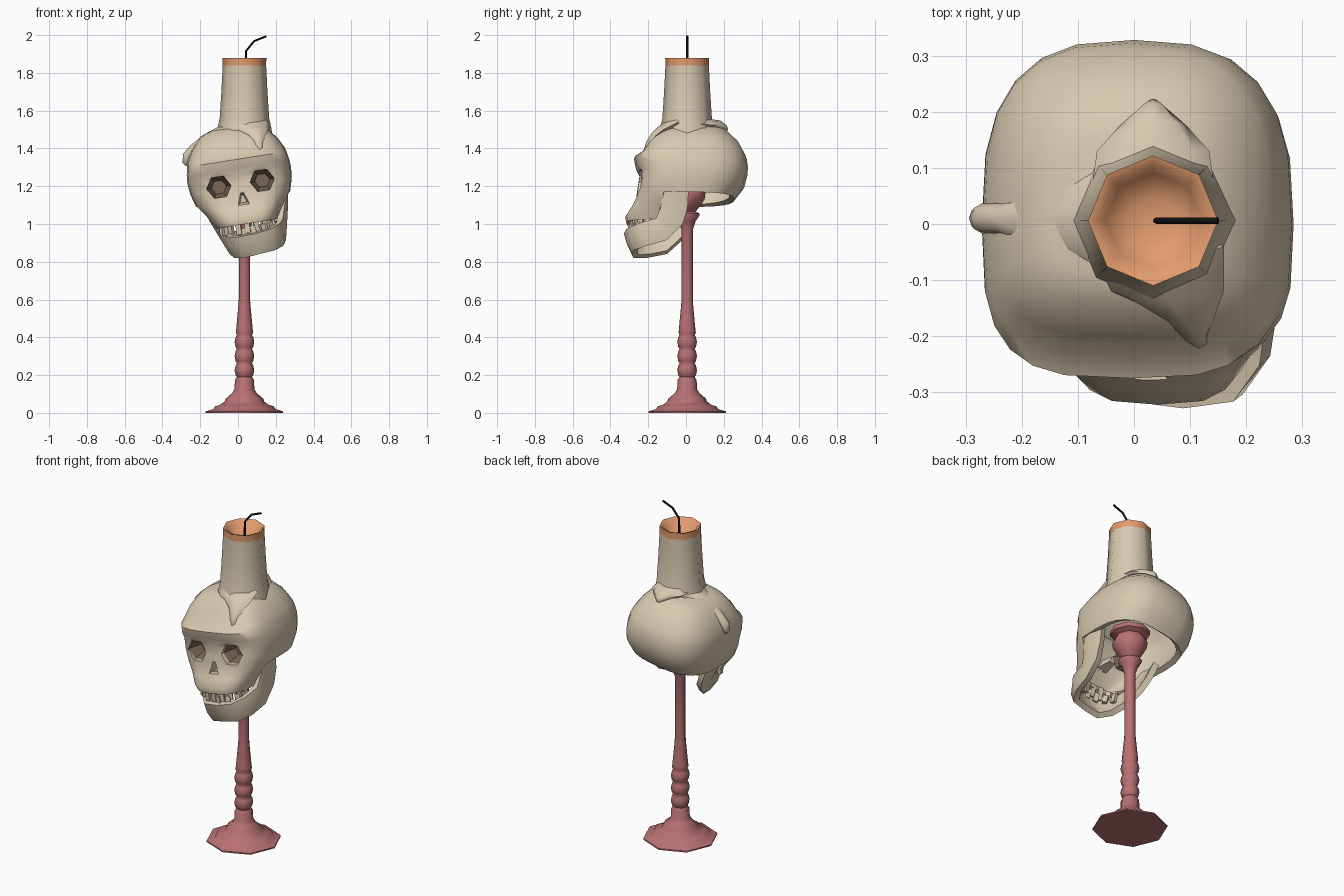
import bpy, bmesh, math, random
from mathutils import Vector, Matrix

if "Cube" in bpy.data.objects:
    bpy.data.objects.remove(bpy.data.objects["Cube"])

random.seed(4)
CX, CY = 0.034, 0.006                      # axis of stand and candle
PIVOT = Vector((0.015, 0, 1.3))            # skull tilts about this point


def material(name, rgb):
    m = bpy.data.materials.new(name)
    m.diffuse_color = (*rgb, 1)
    m.use_nodes = True
    m.node_tree.nodes["Principled BSDF"].inputs["Base Color"].default_value = m.diffuse_color
    return m


BONE = material("bone_wax", (0.69, 0.59, 0.435))
SOCKET = material("dark_socket", (0.19, 0.14, 0.095))
RED = material("dusty_red", (0.48, 0.165, 0.17))
ORANGE = material("melted_orange", (0.76, 0.33, 0.155))
BLACK = material("wick_black", (0.005, 0.005, 0.005))


def tilt(deg):
    return Matrix.Translation(PIVOT) @ Matrix.Rotation(math.radians(-deg), 4, 'Y') @ Matrix.Translation(-PIVOT)


HEAD, JAW = tilt(9), tilt(14)


def make(name, bm, mats, matrix=None, recalc=True):
    if recalc:
        bmesh.ops.recalc_face_normals(bm, faces=bm.faces)
    me = bpy.data.meshes.new(name)
    bm.to_mesh(me)
    bm.free()
    if matrix:
        me.transform(matrix)
    for m in mats:
        me.materials.append(m)
    ob = bpy.data.objects.new(name, me)
    bpy.context.collection.objects.link(ob)
    return ob


def finish(ob, angle=50):
    """Apply modifiers, then shade smooth with sharp edges."""
    bpy.ops.object.select_all(action='DESELECT')
    ob.select_set(True)
    bpy.context.view_layer.objects.active = ob
    for m in list(ob.modifiers):
        bpy.ops.object.modifier_apply(modifier=m.name)
    bpy.ops.object.shade_smooth_by_angle(angle=math.radians(angle))


def loft(rings, caps=True):
    """Skin rings of points, first ring at the bottom."""
    bm = bmesh.new()
    vs = [[bm.verts.new(p) for p in r] for r in rings]
    n = len(vs[0])
    for a, b in zip(vs, vs[1:]):
        for i in range(n):
            j = (i + 1) % n
            bm.faces.new((a[i], a[j], b[j], b[i]))
    if caps:
        bm.faces.new(vs[0][::-1])
        bm.faces.new(vs[-1])
    return bm


def lathe(profile, n=8):
    return loft([[(CX + r * math.cos(k * math.tau / n), CY + r * math.sin(k * math.tau / n), z)
                  for k in range(n)] for r, z in profile])


def tube(name, path, side, mat, n=8):
    """Tapered tube along points (x, y, z, half width, half height)."""
    side, rings = Vector(side), []
    for i, (x, y, z, w, h) in enumerate(path):
        a, b = path[max(i - 1, 0)], path[min(i + 1, len(path) - 1)]
        up = (Vector(b[:3]) - Vector(a[:3])).normalized().cross(side)
        rings.append([Vector((x, y, z)) + side * w * math.cos(k * math.tau / n) + up * h * math.sin(k * math.tau / n)
                      for k in range(n)])
    finish(make(name, loft(rings), [mat]), 60)


# Turned candlestick with three beads and a cup under the skull
prof = [(.205, 0), (.205, .008), (.165, .02), (.155, .035), (.13, .042), (.105, .06), (.1, .075), (.065, .105),
        (.053, .125), (.05, .175), (.04, .19)]
for z in (.225, .3, .375):
    prof += [(.047, z - .025), (.052, z), (.047, z + .025), (.04, z + .0375)]
prof += [(.046, .425), (.044, .44), (.032, .57), (.03, .6), (.03, .97), (.045, 1.015), (.066, 1.045), (.066, 1.055),
         (.045, 1.065), (.065, 1.09), (.092, 1.13), (.097, 1.165), (.08, 1.2), (.11, 1.215), (.11, 1.24)]
finish(make("candlestick", lathe(prof), [RED]), 60)

# Candle with a melted orange bowl in the top
bm = lathe([(.15, 1.46), (.142, 1.51), (.131, 1.56), (.122, 1.7), (.115, 1.84), (.116, 1.88),
            (.1, 1.875), (.085, 1.84), (.04, 1.82)])
for f in bm.faces:
    c = f.calc_center_median()
    if c.z > 1.81:
        f.material_index = 1
finish(make("candle", bm, [BONE, ORANGE], recalc=False), 60)

# Wick
tube("wick", [(CX + .006, CY, 1.81, .006, .006), (.042, CY, 1.915, .006, .006), (.085, CY, 1.968, .006, .006),
              (.15, CY, 1.994, .006, .006)], (0, 1, 0), BLACK, 6)

# Wax drips running over the skull
tube("left_drip", [(.0, .01, 1.52, .11, .05), (-.08, .01, 1.488, .09, .035), (-.165, .01, 1.448, .055, .03),
                   (-.235, .01, 1.396, .028, .026), (-.27, .01, 1.36, .027, .024), (-.278, .01, 1.325, .02, .016),
                   (-.27, .01, 1.31, .006, .006)], (0, 1, 0), BONE)
tube("front_drip", [(.04, -.04, 1.54, .12, .045), (.06, -.12, 1.5, .1, .032), (.095, -.16, 1.468, .05, .028),
                    (.108, -.19, 1.425, .026, .024), (.115, -.203, 1.39, .022, .02), (.117, -.205, 1.37, .007, .007)],
     (1, 0, 0), BONE)
tube("back_drip", [(CX, .06, 1.53, .11, .045), (CX, .13, 1.525, .1, .03), (CX, .175, 1.522, .06, .027),
                   (CX, .205, 1.505, .025, .02), (CX, .218, 1.495, .008, .008)], (1, 0, 0), BONE)

# Skull: stacked rounded rings (z, half width, front, back); below the ears only the face continues
layers = [(1.515, .11, -.09, .16), (1.495, .17, -.14, .215), (1.43, .228, -.2, .28), (1.37, .26, -.235, .313),
          (1.345, .267, -.275, .322), (1.30, .275, -.266, .328), (1.26, .278, -.245, .325), (1.20, .272, -.255, .31),
          (1.13, .252, -.265, .255), (1.08, .215, -.29, .2), (1.035, .185, -.322, .2), (1.0, .165, -.315, .2)]
N = 24
bm = bmesh.new()
rings = []
for z, w, front, back in layers:
    ring = []
    for k in range(N):
        c, s = math.cos(k * math.tau / N), math.sin(k * math.tau / N)
        e = .6 if s < -.01 else .72
        y = abs(s) ** e * (front if s < 0 else back)
        ring.append(bm.verts.new((math.copysign(abs(c) ** e, c) * w, y, z)))
    rings.append(ring)
bm.faces.new(rings[0])
for a, b in zip(rings, rings[1:]):
    for i in range(N):
        j = (i + 1) % N
        if b[0].co.z > 1.12 or (b[i].co.y < -.08 and b[j].co.y < -.08):
            bm.faces.new((a[i], b[i], b[j], a[j]))
bmesh.ops.delete(bm, geom=[v for v in bm.verts if not v.link_faces], context='VERTS')
skull = make("skull", bm, [BONE], HEAD, recalc=False)
mod = skull.modifiers.new("thickness", 'SOLIDIFY')
mod.thickness, mod.offset = .032, -1


def prism(pts, y0, y1, shrink=1, center=(0, 0)):
    cx, cz = center
    return [[(cx + x, y0, cz + z) for x, z in pts], [(cx + x * shrink, y1, cz + z * shrink) for x, z in pts]]


# Eye sockets and nose opening
hexagon = [(.065 * math.cos(k * math.pi / 3), .063 * math.sin(k * math.pi / 3)) for k in range(6)]
nose = [(-.03, -.03), (.03, -.03), (.008, .033), (-.008, .033)]
cutters = []
for nm, pts, ctr, mat in (("left_eye", hexagon, (-.116, 1.214), SOCKET), ("right_eye", hexagon, (.116, 1.214), SOCKET),
                          ("nose", nose, (0, 1.133), BONE)):
    cut = make(nm + "_cutter", loft(prism(pts, -.4, -.12, 1, ctr)), [BONE], HEAD)
    cut.hide_render = True
    cutters.append(cut)
    mod = skull.modifiers.new(nm, 'BOOLEAN')
    mod.operation, mod.solver, mod.object = 'DIFFERENCE', 'EXACT', cut
    # hollow lining behind the opening, closed at the back
    n = len(pts)
    bm = loft(prism([(x * 1.03, z * 1.03) for x, z in pts], -.236, -.15, .6, ctr), caps=False)
    bm.verts.ensure_lookup_table()
    bm.faces.new(bm.verts[n:2 * n])
    make(nm + "_socket", bm, [mat], HEAD)
finish(skull)
for cut in cutters:
    bpy.data.objects.remove(cut)

# Lower jaw: strip of stations (x, bottom y, bottom z, top y, top z), mirrored
half = [(0, -.27, .838, -.312, .945), (.085, -.265, .838, -.302, .948), (.13, -.2, .85, -.245, .962),
        (.15, -.1, .875, -.155, .985), (.17, -.02, .955, -.13, 1.04), (.19, .005, 1.04, -.125, 1.09),
        (.21, .01, 1.15, -.12, 1.15)]
stations = [(-s[0], *s[1:]) for s in half[:0:-1]] + half
bm = bmesh.new()
rows = []
for x, by, bz, ty, tz in stations:
    mid = (x * 1.04, (by + ty) / 2 - .006, (bz + tz) / 2)
    rows.append([bm.verts.new(p) for p in ((x * .92, by, bz), mid, (x, ty, tz))])
for a, b in zip(rows, rows[1:]):
    for i in range(2):
        bm.faces.new((a[i], b[i], b[i + 1], a[i + 1]))
jaw = make("lower_jaw", bm, [BONE], JAW)
mod = jaw.modifiers.new("thickness", 'SOLIDIFY')
mod.thickness, mod.offset = .034, 0
finish(jaw)


# Uneven rows of teeth along an arc
def teeth(name, count, z, height, radius, matrix):
    bm = bmesh.new()
    for k in range(count):
        a = math.radians(-75 + 150 * k / (count - 1))
        h = height * random.uniform(.75, 1.15)
        pos = Vector((radius * math.sin(a), -.17 - .125 * math.cos(a), z))
        m = Matrix.Translation(pos) @ Matrix.Rotation(a + random.uniform(-.2, .2), 4, 'Z') @ Matrix.Diagonal((.027, .02, h, 1))
        bmesh.ops.create_cube(bm, size=1, matrix=m)
    finish(make(name, bm, [BONE], matrix), 30)


teeth("upper_teeth", 9, .99, .075, .145, HEAD)
teeth("lower_teeth", 7, .955, .055, .12, JAW)
